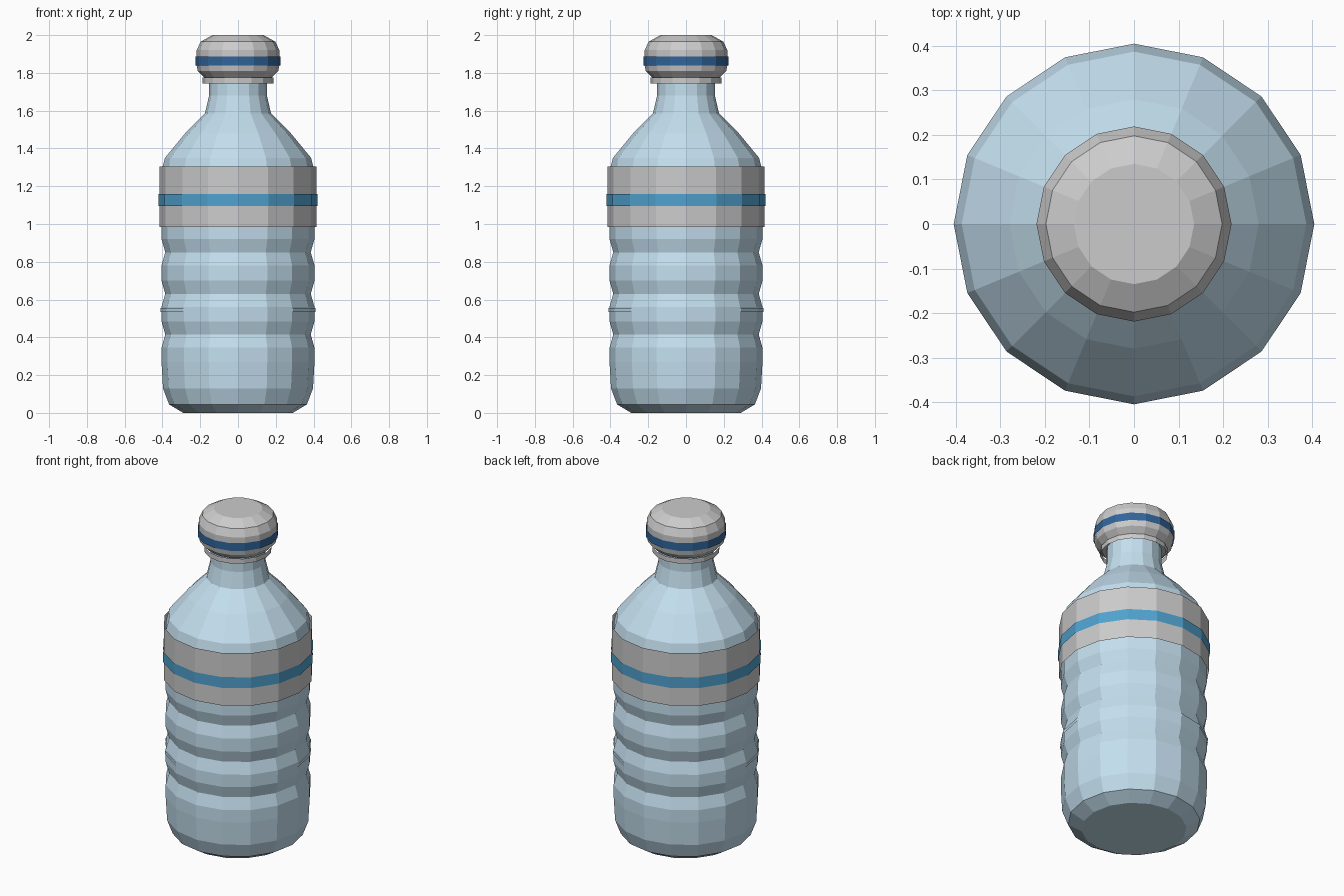
import bpy, bmesh, math

if "Cube" in bpy.data.objects:
    bpy.data.objects.remove(bpy.data.objects["Cube"])

SIDES = 16


def material(name, rgb):
    m = bpy.data.materials.new(name)
    m.diffuse_color = (*rgb, 1)
    m.use_nodes = True
    m.node_tree.nodes["Principled BSDF"].inputs["Base Color"].default_value = m.diffuse_color
    return m


def lathe(name, profile, mat, cap_bottom=False, cap_top=False):
    """Spin a list of (radius, height) points into a faceted shell."""
    bm = bmesh.new()
    rings = []
    for r, z in profile:
        rings.append([bm.verts.new((r * math.cos(math.tau * i / SIDES),
                                    r * math.sin(math.tau * i / SIDES), z))
                      for i in range(SIDES)])
    for a, b in zip(rings, rings[1:]):
        for i in range(SIDES):
            j = (i + 1) % SIDES
            bm.faces.new((a[i], a[j], b[j], b[i]))
    if cap_bottom:
        bm.faces.new(rings[0][::-1])
    if cap_top:
        bm.faces.new(rings[-1])
    me = bpy.data.meshes.new(name)
    bm.to_mesh(me)
    bm.free()
    me.materials.append(mat)
    ob = bpy.data.objects.new(name, me)
    bpy.context.collection.objects.link(ob)
    return ob


plastic = material("clear_blue", (0.55, 0.74, 0.86))
white = material("white", (0.80, 0.82, 0.83))
light_blue = material("stripe_blue", (0.08, 0.36, 0.62))
dark_blue = material("cap_blue", (0.03, 0.13, 0.33))

# bottle: rounded base, three grip grooves, shoulder, neck
body = [(0.29, 0.0), (0.365, 0.045), (0.397, 0.13), (0.405, 0.27)]
for z in (0.415, 0.63, 0.85):
    body += [(0.405, z - 0.07), (0.385, z), (0.405, z + 0.07)]
body += [(0.405, 1.28), (0.387, 1.35), (0.28, 1.48), (0.175, 1.585),
         (0.153, 1.68), (0.153, 1.80)]
lathe("bottle", body, plastic, cap_bottom=True, cap_top=True)

# thin seam ring round the middle
lathe("seam_ring", [(0.41, 0.535), (0.41, 0.555)], plastic)

# wrap-around label with stripe
lathe("label", [(0.415, 0.985), (0.415, 1.305)], white)
lathe("label_stripe", [(0.42, 1.095), (0.42, 1.16)], light_blue)

# cap, its stripe and the tamper ring below it
lathe("cap", [(0.178, 1.775), (0.213, 1.81), (0.219, 1.84), (0.219, 1.92),
              (0.198, 1.965), (0.135, 2.0)], white, cap_bottom=True, cap_top=True)
lathe("cap_stripe", [(0.224, 1.84), (0.224, 1.887)], dark_blue)
lathe("tamper_ring", [(0.187, 1.745), (0.187, 1.775)], white)
